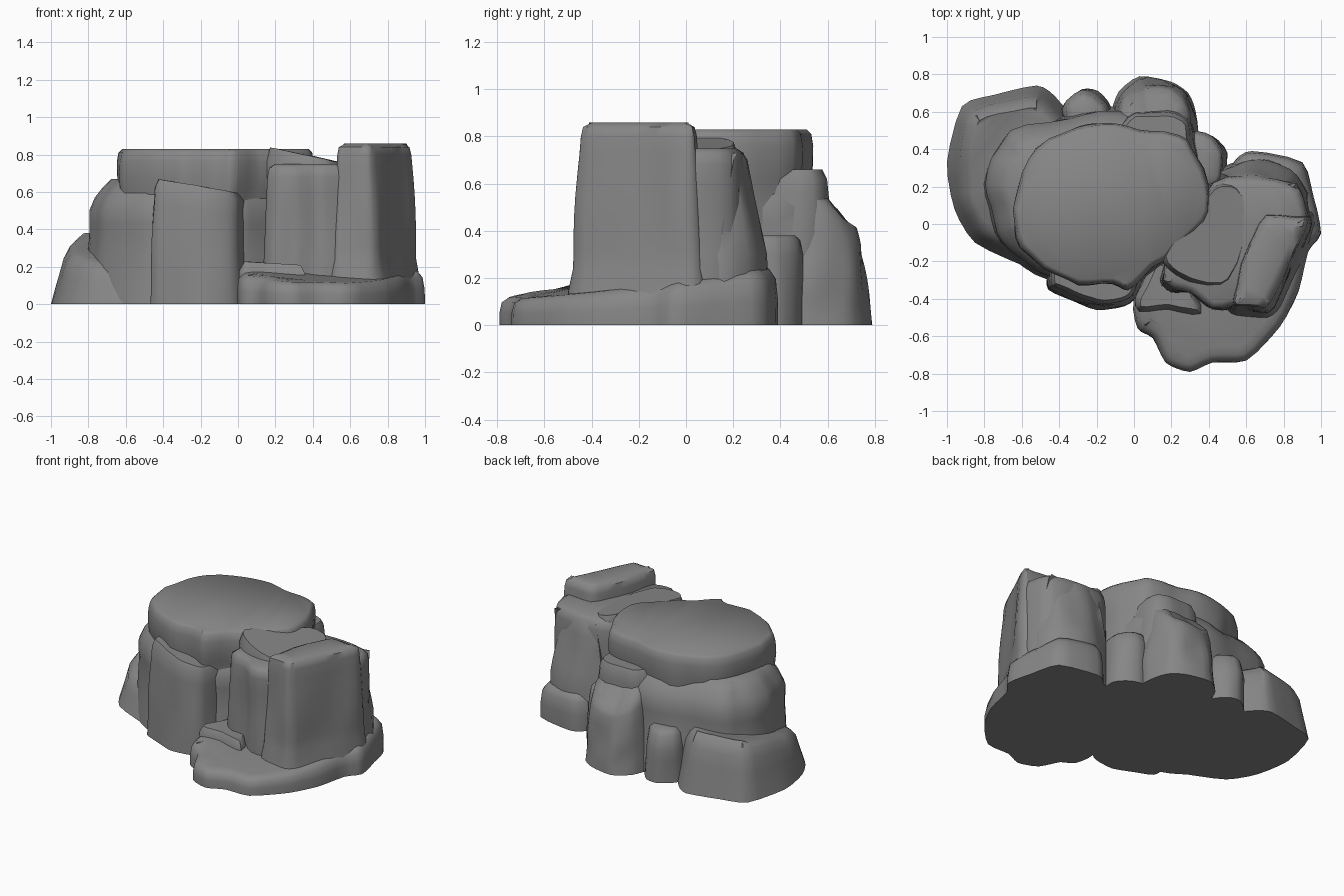
import bpy
import bmesh
import math
from mathutils import Vector, noise

cube = bpy.data.objects.get("Cube")
if cube:
    bpy.data.objects.remove(cube, do_unlink=True)

# Single stone colour
stone = bpy.data.materials.new("grey stone")
stone.use_nodes = True
grey = (0.24, 0.24, 0.24, 1)
stone.diffuse_color = grey
stone.node_tree.nodes["Principled BSDF"].inputs["Base Color"].default_value = grey


def smooth_outline(points, steps=3):
    """Closed curve through the points, softened between them."""
    pts = [Vector(p) / 100 for p in points]
    count = len(pts)
    result = []
    for i in range(count):
        a, b, c, d = (pts[(i + k) % count] for k in (-1, 0, 1, 2))
        start, end = (c - a) * 0.35, (d - b) * 0.35
        limit = (c - b).length
        for tangent in (start, end):
            if tangent.length > limit:
                tangent.length = limit
        for s in range(steps):
            t = s / steps
            blend = t * t * (3 - 2 * t)
            result.append(b.lerp(c, blend) + start * t * (1 - t) ** 2
                          - end * t * t * (1 - t))
    return result


def outward_normals(pts):
    count = len(pts)
    result = []
    for i in range(count):
        along = pts[(i + 1) % count] - pts[i - 1]
        result.append(Vector((along.y, -along.x)).normalized())
    return result


def subdivide_profile(profile, step=0.1):
    """Add rings to tall spans so that the walls can be weathered."""
    rings = [Vector(p) / 100 for p in profile]
    result = []
    for low, high in zip(rings, rings[1:]):
        parts = max(1, math.ceil((high.x - low.x) / step))
        result += [low.lerp(high, k / parts) for k in range(parts)]
    return result + [rings[-1]]


def rock(name, outline, profile, tilt=(0, 0), rough=0.025):
    """Loft an outline up a (height, inset) profile, in hundredths."""
    pts = smooth_outline(outline)
    area = sum(p.cross(q) for p, q in zip(pts, pts[1:] + pts[:1]))
    if area < 0:
        pts.reverse()
    normals = outward_normals(pts)
    slope = Vector(tilt)
    rings = subdivide_profile(profile)
    top = rings[-1].x
    bm = bmesh.new()
    loops = []
    for ring in rings:
        loop = []
        for p, n in zip(pts, normals):
            sample = Vector((p.x * 6, p.y * 6, ring.x * 2))
            bump = noise.noise(sample) * rough * min(1, ring.x * 4)
            flat = p + n * (bump - ring.y)
            z = ring.x + slope.dot(p) * ring.x / top
            loop.append(bm.verts.new((flat.x, flat.y, z)))
        loops.append(loop)
    count = len(pts)
    for low, high in zip(loops, loops[1:]):
        for i in range(count):
            j = (i + 1) % count
            bm.faces.new((low[i], low[j], high[j], high[i]))
    bm.faces.new(loops[-1])
    bm.faces.new(loops[0][::-1])
    bmesh.ops.triangulate(bm, faces=[f for f in bm.faces if len(f.verts) > 4])
    bmesh.ops.recalc_face_normals(bm, faces=bm.faces)
    mesh = bpy.data.meshes.new(name)
    bm.to_mesh(mesh)
    bm.free()
    mesh.materials.append(stone)
    obj = bpy.data.objects.new(name, mesh)
    bpy.context.collection.objects.link(obj)
    bpy.ops.object.select_all(action="DESELECT")
    obj.select_set(True)
    bpy.context.view_layer.objects.active = obj
    bpy.ops.object.shade_smooth_by_angle(angle=math.radians(50))


# Stepped tiers under the main plateau
rock("lower_tier",
     [(-100, 33), (-92, 63), (-75, 69), (-52, 74), (-42, 68), (-20, 40),
      (0, 0), (-46, -27), (-60, -22), (-85, -10), (-96, 8)],
     [(0, 0), (13, 4), (20, 6), (24, 9), (26, 12)], tilt=(0, 0.18))
rock("middle_tier",
     [(-79, 15), (-77, 35), (-66, 50), (-35, 57), (-10, 60), (30, 52),
      (36, 0), (10, -24), (0, -30), (-45, -27), (-62, -17), (-73, -4)],
     [(0, -3), (36, 0), (50, 0), (57, 3), (62, 7), (67, 12)])
rock("plateau",
     [(-65, 8), (-58, 36), (-40, 49), (-30, 54), (-10, 55), (10, 51), (30, 47),
      (41, 22), (40, 0), (18, -18), (10, -24), (-3, -36), (-12, -34),
      (-30, -34), (-42, -27), (-62, -13)],
     [(0, 2), (55, 3), (68, 1), (76, 1), (81, 2), (83, 4)])

# Front buttress
rock("front_buttress",
     [(-46, -25), (-46, -35), (-33, -41), (-20, -46), (-5, -44), (2, -38),
      (6, -20), (-20, 0), (-40, 0)],
     [(0, 0), (40, 2), (56, 3), (60, 5)], tilt=(-0.15, 0))

# Tower with its raised cap, the saddle joining it, and the low apron
rock("saddle",
     [(16, -17), (22, -27), (34, -31), (52, -31), (64, 5), (56, 21), (42, 20),
      (25, 0)],
     [(0, 0), (80, 0), (87, 2)], tilt=(-0.2, 0))
rock("tower_body",
     [(14, -30), (20, -36), (30, -37), (42, -46), (60, -44), (72, -38),
      (92, -2), (90, 20), (68, 26), (42, 23), (25, 0)],
     [(0, 0), (15, 0), (40, 1), (68, 1), (73, 2), (75, 5)])
rock("tower_cap",
     [(50, -40), (53, -46), (62, -48), (71, -48), (77, -43), (90, -14),
      (95, 0), (92, 6), (70, 6), (58, -12)],
     [(0, -3), (14, -2), (24, 0), (45, 1), (65, 2), (80, 3), (84, 4), (86, 8)])
rock("front_apron",
     [(0, -40), (2, -56), (10, -61), (17, -74), (30, -79), (42, -74),
      (60, -73), (78, -55), (88, -36), (93, -15), (100, -5), (96, 14),
      (90, 33), (63, 39), (54, 34), (40, 10), (15, -15)],
     [(0, 0), (10, 0), (18, 1), (22, 4), (23, 8)], tilt=(-0.04, 0.12),
     rough=0.01)
rock("apron_step",
     [(1, -38), (3, -46), (18, -45), (36, -48), (30, -30), (12, -18)],
     [(0, 0), (18, 0), (23, 3)], tilt=(-0.06, 0))

# Back ledges and columns
rock("tower_back_ledge",
     [(44, 28), (58, 34), (72, 34), (88, 27), (92, 12), (50, 8)],
     [(0, 0), (30, 1), (55, 6), (70, 9), (73, 11)])
rock("back_column",
     [(30, 48), (42, 47), (50, 38), (46, 20), (28, 20)],
     [(0, 0), (30, 1), (36, 2), (38, 4)])
rock("back_lobe",
     [(-12, 60), (-8, 71), (3, 79), (20, 76), (29, 70), (33, 60), (32, 45),
      (0, 38), (-12, 45)],
     [(0, 0), (25, 1), (70, 4), (85, 6), (90, 10)], tilt=(0, -0.6))
rock("back_upper_lobe",
     [(-10, 50), (0, 60), (18, 61), (30, 54), (31, 35), (-5, 35)],
     [(0, 0), (50, 0), (62, 1), (66, 3)])
rock("back_small_lobe",
     [(-39, 62), (-28, 72), (-19, 71), (-12, 62), (-14, 45), (-36, 45)],
     [(0, 0), (22, 1), (32, 3), (35, 6)])
